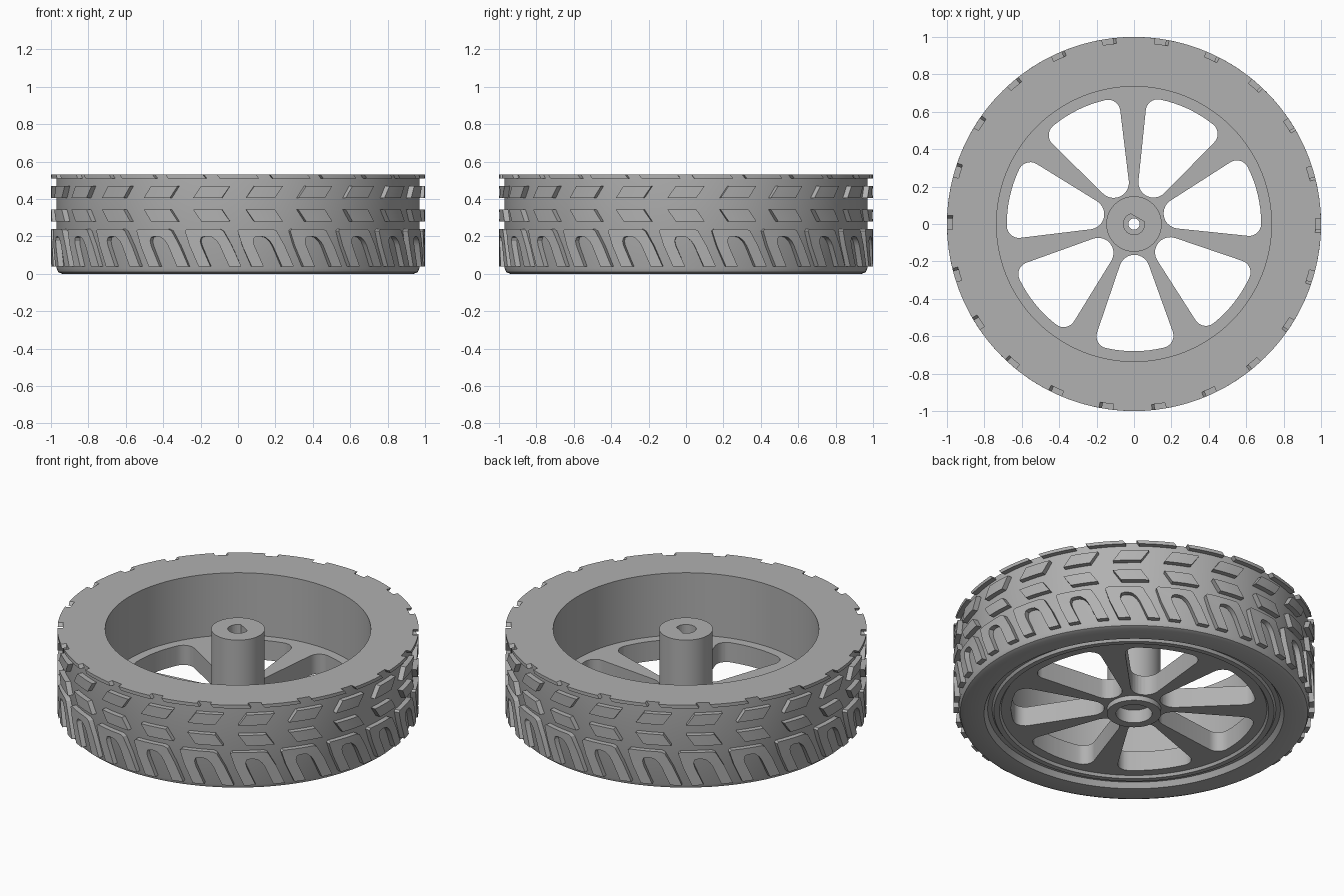
import bpy, bmesh
from math import sin, cos, pi, radians, asin, tau

if "Cube" in bpy.data.objects:
    bpy.data.objects.remove(bpy.data.objects["Cube"], do_unlink=True)

HEIGHT = 0.53
TREADS = 22
SPOKES = 7
STEP = tau / TREADS

grey = bpy.data.materials.new("plain grey")
grey.use_nodes = True
grey.diffuse_color = (0.44, 0.44, 0.44, 1)
grey.node_tree.nodes["Principled BSDF"].inputs["Base Color"].default_value = grey.diffuse_color


def finish(bm, name):
    bmesh.ops.recalc_face_normals(bm, faces=bm.faces)
    mesh = bpy.data.meshes.new(name)
    bm.to_mesh(mesh)
    bm.free()
    mesh.materials.append(grey)
    obj = bpy.data.objects.new(name, mesh)
    bpy.context.collection.objects.link(obj)
    return obj


def activate(obj):
    bpy.ops.object.select_all(action='DESELECT')
    obj.select_set(True)
    bpy.context.view_layer.objects.active = obj


def smooth(obj):
    activate(obj)
    bpy.ops.object.shade_smooth_by_angle(angle=radians(30))


def lathe(profile, name, segments):
    bm = bmesh.new()
    rings = []
    for i in range(segments):
        a = tau * i / segments
        rings.append([bm.verts.new((r * cos(a), r * sin(a), z)) for r, z in profile])
    n = len(profile)
    for i in range(segments):
        here, there = rings[i], rings[(i + 1) % segments]
        for j in range(n):
            k = (j + 1) % n
            bm.faces.new((here[j], there[j], there[k], here[k]))
    return finish(bm, name)


def prism(bm, outline, low, high):
    bottom = [bm.verts.new((x, y, low)) for x, y in outline]
    top = [bm.verts.new((x, y, high)) for x, y in outline]
    bm.faces.new(bottom)
    bm.faces.new(top)
    for i in range(len(outline)):
        j = (i + 1) % len(outline)
        bm.faces.new((bottom[i], bottom[j], top[j], top[i]))


def arc(cx, cy, r, start, end, steps):
    return [(cx + r * cos(start + (end - start) * i / steps),
             cy + r * sin(start + (end - start) * i / steps)) for i in range(steps + 1)]


def cut(target, cutter):
    cutter.hide_render = True
    mod = target.modifiers.new("cut", 'BOOLEAN')
    mod.operation = 'DIFFERENCE'
    mod.solver = 'EXACT'
    mod.object = cutter
    activate(target)
    bpy.ops.object.modifier_apply(modifier=mod.name)
    bpy.data.objects.remove(cutter, do_unlink=True)


# Wheel body: hub, web, rim and tyre in one turned section
section = [
    (0.03, HEIGHT), (0.148, HEIGHT), (0.148, 0.15), (0.735, 0.15),
    (0.735, HEIGHT), (0.97, HEIGHT), (0.97, 0.03), (0.961, 0.009), (0.94, 0),
    (0.83, 0), (0.81, 0.03), (0.785, 0.03), (0.775, 0.015), (0.745, 0.015),
    (0.735, 0.03), (0.15, 0.03), (0.15, 0), (0.1, 0), (0.1, 0.08), (0.03, 0.08),
]
wheel = lathe(section, "wheel_body", TREADS * 6)

# Rounded wedge openings between the spokes
half = radians(19.3)
inner_mid, outer_r, corner = 0.246, 0.68, 0.065
inner_r = inner_mid * sin(half)
corner_mid = outer_r - corner
turn = half - asin(corner / corner_mid)
cx, cy = corner_mid * cos(turn), corner_mid * sin(turn)
wedge = (arc(inner_mid, 0, inner_r, pi / 2 + half, 1.5 * pi - half, 10)
         + arc(cx, -cy, corner, -pi / 2 - half, -turn, 7)
         + arc(0, 0, outer_r, -turn, turn, 8)[1:-1]
         + arc(cx, cy, corner, turn, pi / 2 + half, 7))
bm = bmesh.new()
for k in range(SPOKES):
    a = -radians(89.5) + tau * k / SPOKES
    prism(bm, [(x * cos(a) - y * sin(a), x * sin(a) + y * cos(a)) for x, y in wedge], -0.1, 0.3)
cut(wheel, finish(bm, "spoke_opening_cutter"))

# D-shaped shaft socket in the hub
flat, open_half = radians(60), radians(48)
bm = bmesh.new()
prism(bm, arc(0, 0, 0.057, flat + open_half, flat + tau - open_half, 24), 0.2, 0.7)
cut(wheel, finish(bm, "shaft_socket_cutter"))
smooth(wheel)


def tread_row(name, edge_a, edge_b, lean, mid, phase):
    """Raised blocks filling the strip between two matching edges, sheared about mid height."""
    bm = bmesh.new()
    n = len(edge_a)
    for k in range(TREADS):
        def ring(r, edge):
            pts = []
            for s, z in edge:
                a = (k + phase) * STEP + s + lean * (z - mid)
                pts.append(bm.verts.new((r * cos(a), r * sin(a), z)))
            return pts
        a0, b0, a1, b1 = (ring(r, e) for r in (0.96, 1.0) for e in (edge_a, edge_b))
        for i in range(n - 1):
            bm.faces.new((a1[i], a1[i + 1], b1[i + 1], b1[i]))
            bm.faces.new((a0[i], a0[i + 1], b0[i + 1], b0[i]))
            bm.faces.new((a0[i], a0[i + 1], a1[i + 1], a1[i]))
            bm.faces.new((b0[i], b0[i + 1], b1[i + 1], b1[i]))
        for i in (0, n - 1):
            bm.faces.new((a0[i], b0[i], b1[i], a1[i]))
    smooth(finish(bm, name))


def block_row(name, low, high, width, lean, phase):
    steps = [width * (i / 4 - 0.5) for i in range(5)]
    tread_row(name, [(s, low) for s in steps], [(s, high) for s in steps],
              lean, (low + high) / 2, phase)


# Chevron tread rows
block_row("top_tread_row", 0.51, HEIGHT, 0.21, -0.8, 0.5)
block_row("upper_tread_row", 0.405, 0.47, 0.155, 0.7, 0)
block_row("lower_tread_row", 0.28, 0.345, 0.155, -0.7, 0)

# Slanted arch blocks on the tyre shoulder
outer_half = [(0.115, 0.04), (0.115, 0.15), (0.105, 0.23), (0.09, 0.24), (0.03, 0.24)]
inner_half = [(0.05, 0.04), (0.05, 0.15), (0.045, 0.175), (0.03, 0.195), (0.01, 0.2)]


def mirrored(path):
    return [(-s, z) for s, z in path] + path[::-1]


tread_row("shoulder_tread_row", mirrored(outer_half), mirrored(inner_half), -0.45, 0.14, 0)
